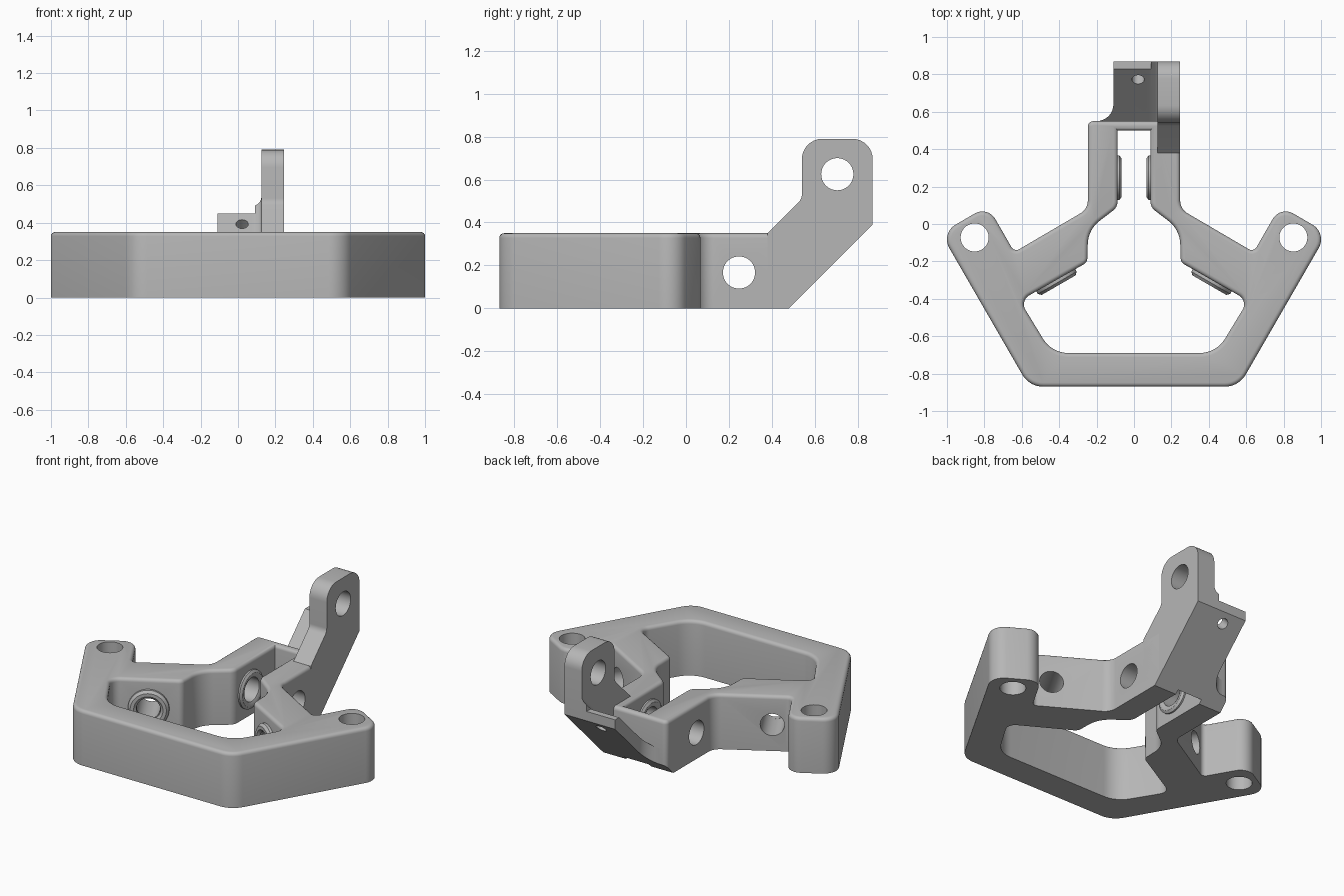
import bpy, bmesh, math
from mathutils import Vector

cube = bpy.data.objects.get("Cube")
if cube:
    bpy.data.objects.remove(cube, do_unlink=True)

grey = bpy.data.materials.new("grey_plastic")
grey.use_nodes = True
grey.diffuse_color = (0.47, 0.47, 0.47, 1)
grey.node_tree.nodes["Principled BSDF"].inputs["Base Color"].default_value = grey.diffuse_color

XY = lambda a, b: Vector((a, b, 0))
YZ = lambda a, b: Vector((0, a, b))
XZ = lambda a, b: Vector((a, 0, b))
ARM_IN, ARM_OUT, TOP = 0.088, 0.247, 0.35


def rounded(corners, steps=8):
    """Replace each (a, b, radius) corner by an arc."""
    out = []
    for i, (a, b, r) in enumerate(corners):
        p = Vector((a, b))
        if r == 0:
            out.append(p)
            continue
        u = (Vector(corners[i - 1][:2]) - p).normalized()
        v = (Vector(corners[(i + 1) % len(corners)][:2]) - p).normalized()
        half = u.angle(v) / 2
        center = p + (u + v).normalized() * r / math.sin(half)
        start = p + u * r / math.tan(half) - center
        end = p + v * r / math.tan(half) - center
        sweep = start.angle_signed(end)
        for k in range(steps + 1):
            t = -sweep * k / steps
            c, s = math.cos(t), math.sin(t)
            out.append(center + Vector((start.x * c - start.y * s, start.x * s + start.y * c)))
    return out


def finish(bm, name):
    bmesh.ops.recalc_face_normals(bm, faces=bm.faces[:])
    mesh = bpy.data.meshes.new(name)
    bm.to_mesh(mesh)
    bm.free()
    mesh.materials.append(grey)
    ob = bpy.data.objects.new(name, mesh)
    bpy.context.collection.objects.link(ob)
    return ob


def prism(name, points, plane, base, sweep):
    bm = bmesh.new()
    base = Vector(base)
    face = bm.faces.new([bm.verts.new(base + plane(*p)) for p in points])
    ext = bmesh.ops.extrude_face_region(bm, geom=[face], use_keep_orig=True)
    bmesh.ops.translate(bm, vec=Vector(sweep),
                        verts=[g for g in ext["geom"] if isinstance(g, bmesh.types.BMVert)])
    return finish(bm, name)


def rod(center, axis, radius, length):
    bm = bmesh.new()
    bmesh.ops.create_cone(bm, cap_ends=True, segments=40, radius1=radius, radius2=radius, depth=length)
    ob = finish(bm, "hole_cutter")
    ob.matrix_world = Vector(axis).to_track_quat('Z', 'Y').to_matrix().to_4x4()
    ob.location = center
    return ob


def cut(ob, cutter):
    bpy.context.view_layer.update()
    mod = ob.modifiers.new("cut", 'BOOLEAN')
    mod.operation, mod.solver, mod.object = 'DIFFERENCE', 'EXACT', cutter
    cutter.hide_render = True
    bpy.context.view_layer.objects.active = ob
    bpy.ops.object.modifier_apply(modifier=mod.name)
    bpy.data.objects.remove(cutter, do_unlink=True)


def mirrored(half):
    return half + [(-x, y, r) for x, y, r in reversed(half)]


# Main frame: outer outline minus the central opening
outer = mirrored([(0.56, -0.87, 0.13), (1.033, -0.05, 0.09), (0.782, 0.097, 0.08),
                  (0.64, -0.15, 0.03), (ARM_OUT, 0.08, 0.08), (ARM_OUT, 0.55, 0.03)])
inner = mirrored([(0.44, -0.69, 0.16), (0.61, -0.41, 0.055), (0.25, -0.205, 0.04),
                  (0.245, -0.03, 0.16), (ARM_IN, 0.09, 0.06), (ARM_IN, 0.5, 0)])
frame = prism("frame", rounded(outer), XY, (0, 0, 0), (0, 0, TOP))
cut(frame, prism("opening_cutter", rounded(inner), XY, (0, 0, -0.1), (0, 0, 0.6)))

# Soft top rim
bm = bmesh.new()
bm.from_mesh(frame.data)
rim = [e for e in bm.edges if all(abs(v.co.z - TOP) < 1e-4 for v in e.verts)
       and any(abs(f.normal.z) < 0.1 for f in e.link_faces)]
bmesh.ops.bevel(bm, geom=rim, offset=0.022, offset_type='OFFSET', segments=4,
                profile=0.5, affect='EDGES', clamp_overlap=False)
bm.to_mesh(frame.data)
bm.free()

# Sloped underside at the back, then the bores
cut(frame, prism("slope_cutter", [(0.38, -0.1), (0.98, 0.5), (0.98, -0.1)], YZ, (-0.5, 0, 0), (1, 0, 0)))
ARM_HOLE = Vector((0, 0.247, 0.167))
cut(frame, rod(ARM_HOLE, (1, 0, 0), 0.075, 0.8))
for s in (1, -1):
    cut(frame, rod((s * 0.852, -0.072, 0.17), (0, 0, 1), 0.075, 0.6))
    cut(frame, rod((s * 0.475, -0.21, 0.167), (s * 0.5, 0.866, 0), 0.07, 0.5))

# Upright lug on the left arm
lug = prism("upright_lug", rounded([(0.38, 0, 0), (0.48, 0, 0), (0.87, 0.39, 0), (0.87, 0.79, 0.095),
                                    (0.54, 0.79, 0.095), (0.54, 0.51, 0.05), (0.38, 0.35, 0)]),
            YZ, (0.125, 0, 0), (ARM_OUT - 0.125, 0, 0))
cut(lug, rod((0.18, 0.705, 0.625), (1, 0, 0), 0.075, 0.5))

# Sloped plate between the lug and the other arm, filleted into both
plate = prism("sloped_plate", rounded([(-0.2, 0.03, 0), (0.14, 0.03, 0), (0.14, 0.19, 0),
                                       (0.125, 0.19, 0), (0.125, 0.13, 0.05), (-0.2, 0.13, 0)]),
              XZ, (0, 0.51, 0), (0, 0.36, 0.36))
cut(plate, prism("side_cutter", rounded([(-0.4, 0.55, 0), (-0.11, 0.55, 0.09), (-0.11, 1, 0), (-0.4, 1, 0)]),
                 XY, (0, 0, -0.1), (0, 0, 0.8)))
cut(plate, prism("top_cutter", [(-0.3, 0.45), (0.09, 0.45), (0.09, 0.7), (-0.3, 0.7)],
                 XZ, (0, 0.4, 0), (0, 0.6, 0)))
cut(plate, rod((0.022, 0.785, 0.38), (0, 1, -1), 0.033, 0.4))


def boss(name, center, axis, bore, height):
    """Raised ring around a bore, rounded at the rim."""
    profile = [(bore, -0.01), (0.12, -0.01), (0.12, height * 0.5), (0.105, height),
               (bore + 0.015, height), (bore, height * 0.6)]
    bm = bmesh.new()
    n = 40
    rings = [[bm.verts.new((r * math.cos(k * math.tau / n), r * math.sin(k * math.tau / n), z))
              for k in range(n)] for r, z in profile]
    for i, ring in enumerate(rings):
        other = rings[(i + 1) % len(rings)]
        for k in range(n):
            m = (k + 1) % n
            bm.faces.new((ring[k], ring[m], other[m], other[k]))
    ob = finish(bm, name)
    ob.matrix_world = Vector(axis).to_track_quat('Z', 'Y').to_matrix().to_4x4()
    ob.location = center


# Bosses on the inner walls
for s, side in ((1, "left"), (-1, "right")):
    boss(side + "_arm_boss", ARM_HOLE + Vector((s * ARM_IN, 0, 0)), (-s, 0, 0), 0.075, 0.02)
    boss(side + "_diagonal_boss", (s * 0.418, -0.301, 0.167), (-s * 0.5, -0.866, 0), 0.07, 0.03)

# Smooth the rounded surfaces, keep hard edges
for ob in bpy.context.collection.objects:
    ob.select_set(ob.type == 'MESH')
bpy.context.view_layer.objects.active = frame
bpy.ops.object.shade_smooth_by_angle(angle=math.radians(30))
